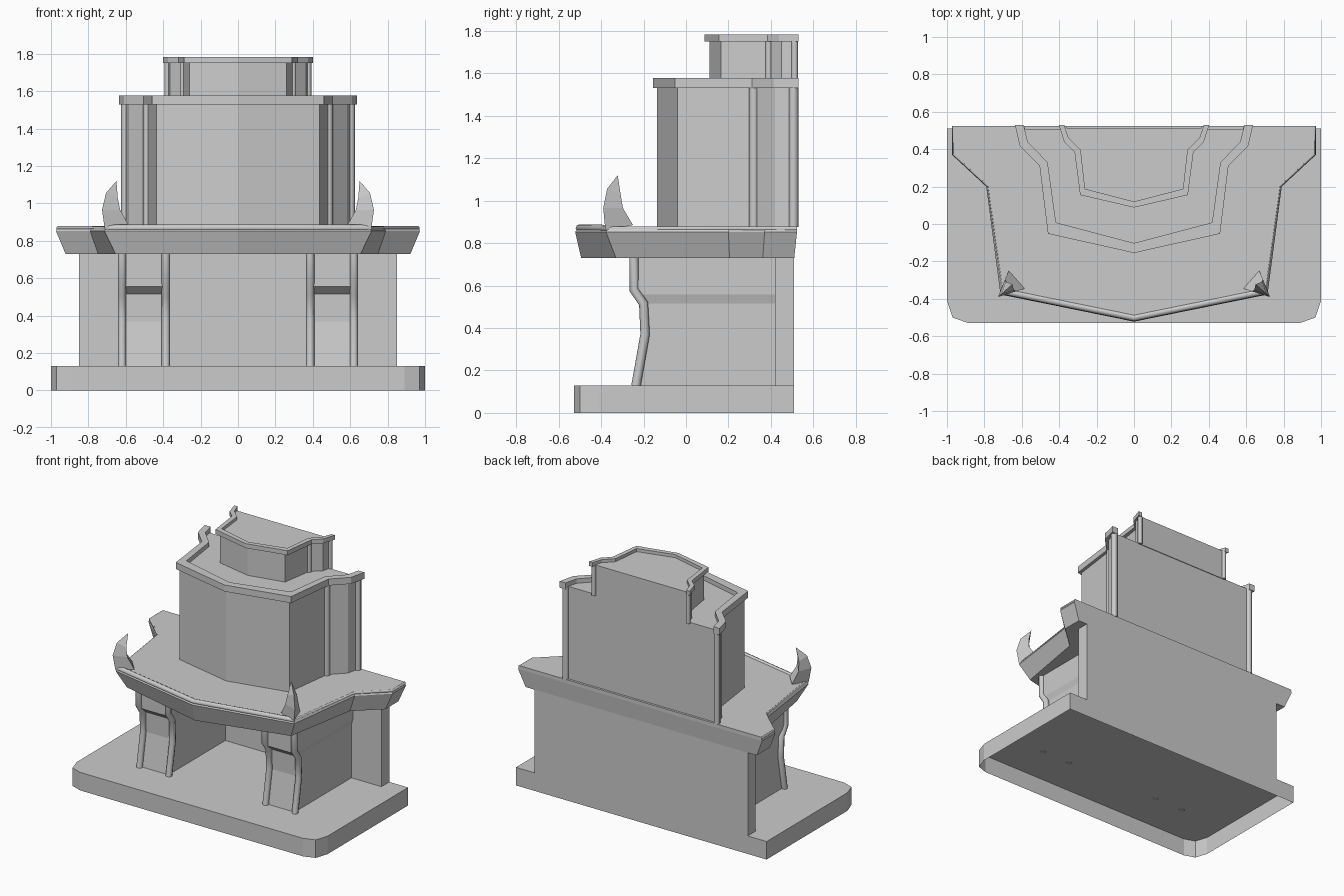
import bpy, bmesh

if "Cube" in bpy.data.objects:
    bpy.data.objects.remove(bpy.data.objects["Cube"])


def mirror(half):
    """Half outline (right back to front centre) -> full outline."""
    return half + [(-x, y) for x, y in reversed(half) if x != 0]


def loft(name, rings, bottom=True):
    """Skin a stack of 3D rings; a single-point last ring makes a tip."""
    bm = bmesh.new()
    rows = [[bm.verts.new(p) for p in r] for r in rings]
    n = len(rows[0])
    for a, b in zip(rows, rows[1:]):
        for i in range(n):
            j = (i + 1) % n
            if len(b) == 1:
                bm.faces.new((a[i], a[j], b[0]))
            else:
                bm.faces.new((a[i], a[j], b[j], b[i]))
    if bottom:
        bm.faces.new(rows[0][::-1])
    if len(rows[-1]) > 1:
        bm.faces.new(rows[-1])
    bmesh.ops.recalc_face_normals(bm, faces=bm.faces)
    if not bottom and rows[-1][0].link_faces:
        top = max(bm.faces, key=lambda f: f.calc_center_median().z)
        if top.normal.z < 0:
            bmesh.ops.reverse_faces(bm, faces=bm.faces)
    me = bpy.data.meshes.new(name)
    bm.to_mesh(me)
    bm.free()
    ob = bpy.data.objects.new(name, me)
    bpy.context.collection.objects.link(ob)
    return ob


def prism(name, outline, z0, z1, bottom=True):
    return loft(name, [[(x, y, z) for x, y in outline] for z in (z0, z1)], bottom)


def tube(name, pts, r):
    cu = bpy.data.curves.new(name, 'CURVE')
    cu.dimensions = '3D'
    cu.bevel_depth = r
    cu.bevel_resolution = 2
    cu.use_fill_caps = True
    sp = cu.splines.new('POLY')
    sp.points.add(len(pts) - 1)
    for p, co in zip(sp.points, pts):
        p.co = (*co, 1)
    ob = bpy.data.objects.new(name, cu)
    bpy.context.collection.objects.link(ob)
    return ob


# Base plate, open underneath, and back wall
prism("base", mirror([(1, .51), (1, -.41), (.97, -.5), (.89, -.528)]), 0, .13, bottom=False)
prism("back_wall", mirror([(.85, .51), (.85, .42)]), .13, .735)

# Legs with curved front and round rails
rail = [(-.245, .735), (-.245, .58), (-.2, .515), (-.193, .37), (-.236, .127)]
leg = [(.131, -.228, .13), (.108, -.188, .37), (.108, -.192, .515),
       (.12, -.24, .557), (.12, -.24, .735)]
leg[0] = (.108, -.228, .13)
for s, side in ((1, "right"), (-1, "left")):
    c = s * .503
    loft("leg_" + side, [[(c - w, .425, z), (c + w, .425, z), (c + w, y, z), (c - w, y, z)]
                         for w, y, z in leg])
    for d in (-.117, .117):
        tube("leg_rail_" + side, [(c + d, y, z) for y, z in rail], .022)

# Flared mantel slab with round edge moulding
top = [(.973, .523), (.973, .37), (.79, .20), (.714, -.377), (0, -.522)]
low = [(.922, .51), (.922, .362), (.748, .205), (.655, -.33), (0, -.494)]
lip = [(.965, .523), (.965, .375), (.78, .205), (.70, -.362), (0, -.505)]
loft("mantel", [[(x, y, z) for x, y in mirror(h)]
                for h, z in ((low, .73), (top, .852), (lip, .878))])
tube("mantel_edge_front", [(.695, -.36, .868), (0, -.502, .87), (-.695, -.36, .868)], .018)
for s in (1, -1):
    tube("mantel_edge_side", [(s * (x - .004), y, .868) for x, y in lip[:4]], .011)

# Horns on the mantel corners
horn = [[(.712, -.38, .86), (.585, -.345, .885), (.67, -.25, .885)],
        [(.727, -.39, .965), (.63, -.36, .965), (.69, -.297, .965)],
        [(.706, -.372, 1.055), (.643, -.355, 1.03), (.685, -.308, 1.03)],
        [(.65, -.322, 1.12)]]
for s in (1, -1):
    loft("horn", [[(s * x, y, z) for x, y, z in r] for r in horn])

# Upper tiers: wall, corner columns and an open-backed raised rim
tiers = [
    ("lower_tier", .875, 1.545, 1.53, 1.577, .022,
     [(.603, .507), (.583, .42), (.485, .32), (.437, -.04), (0, -.136)],
     [(.637, .53), (.61, .415), (.505, .31), (.46, -.052), (0, -.155)],
     [(.59, .53), (.567, .438), (.462, .33), (.417, .008), (0, -.102)]),
    ("upper_tier", 1.54, 1.76, 1.75, 1.782, .016,
     [(.376, .512), (.363, .45), (.295, .39), (.26, .165), (0, .11)],
     [(.402, .53), (.373, .438), (.318, .385), (.288, .155), (0, .088)],
     [(.374, .53), (.35, .46), (.285, .395), (.262, .188), (0, .12)]),
]
for name, z0, z1, r0, r1, rad, wall, outer, inner in tiers:
    prism(name + "_wall", mirror(wall), z0, z1)
    prism(name + "_rim", mirror(outer) + mirror(inner)[::-1], r0, r1)
    for s in (1, -1):
        for x, y in (wall[0], wall[2]):
            tube(name + "_column", [(s * x, y, z0), (s * x, y, z1 - .005)], rad)
